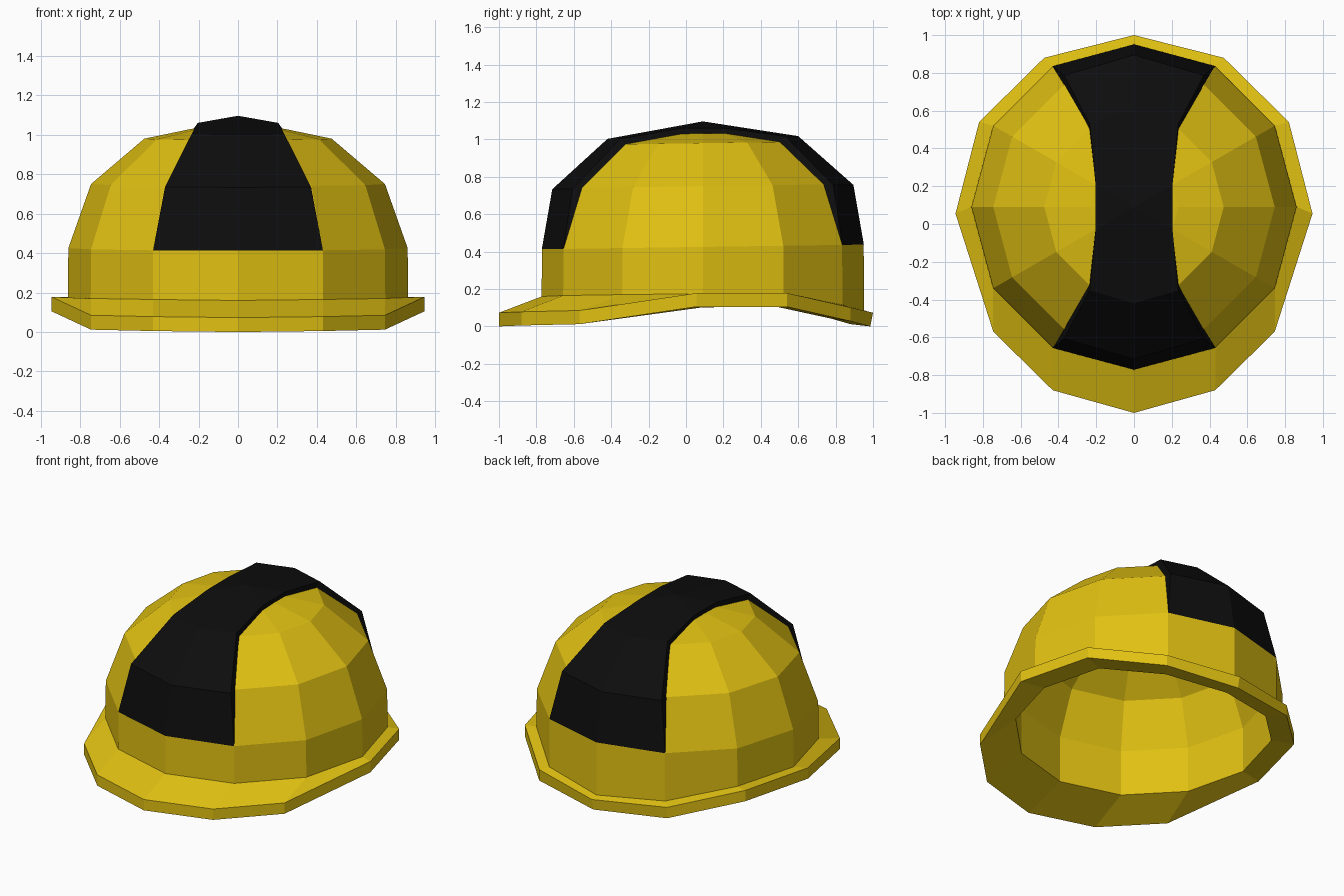
import bpy, bmesh, math

if "Cube" in bpy.data.objects:
    bpy.data.objects.remove(bpy.data.objects["Cube"])

CY = 0.09                     # dome axis in y
N = 12                        # sides
TILT = 0.0145                 # dome leans slightly forward


def material(name, rgb):
    m = bpy.data.materials.new(name)
    m.diffuse_color = (*rgb, 1)
    m.use_nodes = True
    m.node_tree.nodes["Principled BSDF"].inputs["Base Color"].default_value = m.diffuse_color
    return m


YELLOW = material("yellow", (0.75, 0.53, 0.006))
BLACK = material("black", (0.004, 0.004, 0.004))


def spoke(k, r, z, tilt=TILT):
    """Point on spoke k (0 = front, 6 = back, 3 = right)."""
    a = math.radians(30 * k)
    y = CY - r * math.cos(a)
    return (r * math.sin(a), y, z + tilt * (y - CY))


def finish(bm, name, mat):
    bmesh.ops.remove_doubles(bm, verts=bm.verts, dist=1e-5)
    bmesh.ops.recalc_face_normals(bm, faces=bm.faces)
    me = bpy.data.meshes.new(name)
    bm.to_mesh(me)
    bm.free()
    me.materials.append(mat)
    ob = bpy.data.objects.new(name, me)
    bpy.context.collection.objects.link(ob)
    return ob


# Helmet shell with brim: half outline of the brim (x, y, bottom z, z where dome meets brim)
HALF = [(0, -1.0, 0, .16), (.43, -.88, .005, .165), (.745, -.57, .012, .17),
        (.945, .055, .105, .175), (.82, .54, .105, .178), (.475, .88, .028, .115),
        (0, 1.0, 0, .085)]
DOME = [(.86, .425), (.745, .75), (.475, .98), (.235, 1.03)]
INNER = [(.79, .41), (.68, .70), (.42, .91), (.2, .96)]
APEX, INNER_APEX, BRIM_H = 1.05, .97, .073


def brim(k):
    s = 1 if k <= 6 else -1
    x, y, zb, zd = HALF[k if k <= 6 else N - k]
    return s * x, y, zb, zd


bm = bmesh.new()
rings = []
for k in range(N):
    x, y, zb, zd = brim(k)
    pts = [spoke(k, r, z) for r, z in reversed(INNER)]
    pts.append(spoke(k, .79, zd - BRIM_H, 0))             # inner rim
    pts.append((x, y - (.015 if y > .95 else 0), zb))      # brim underside edge
    pts.append((x, y, zb + BRIM_H))                        # brim top edge
    pts.append(spoke(k, .862, zd, 0))                      # dome foot
    pts += [spoke(k, r, z) for r, z in DOME]
    rings.append([bm.verts.new(p) for p in pts])
top = bm.verts.new((0, CY, APEX))
inner_top = bm.verts.new((0, CY, INNER_APEX))
for k in range(N):
    a, b = rings[k], rings[(k + 1) % N]
    for i in range(len(a) - 1):
        bm.faces.new((a[i], b[i], b[i + 1], a[i + 1]))
    bm.faces.new((a[-1], b[-1], top))
    bm.faces.new((a[0], b[0], inner_top))
finish(bm, "helmet_shell", YELLOW)

# Raised centre stripe: rows (left foot, left edge, middle, right edge, right foot)
RAISED = [(.861, .425), (.805, .745), (.51, 1.01)]


def row(back, i):
    (r, z), (rd, zd) = RAISED[i], DOME[i]
    m = 6 if back else 0
    side = 5 if back else 1
    foot = spoke(side, rd - .005, zd - .005)
    edge = spoke(side, r, z)
    edge = (foot[0] if i else edge[0], edge[1], edge[2])   # side walls stay upright
    mid = spoke(m, r, z)
    def flip(p):
        return (-p[0], p[1], p[2])
    return [flip(foot), flip(edge), mid, edge, foot]


def crown_row(side):
    f = spoke(side, .235, 1.02)
    e = (f[0], f[1], 1.06)
    return [(-f[0], f[1], f[2]), (-e[0], e[1], e[2]), (0, CY, 1.096), e, f]


rows = [row(False, i) for i in range(3)] + [crown_row(2), crown_row(4)]
rows += [row(True, i) for i in (2, 1, 0)]
bm = bmesh.new()
grid = [[bm.verts.new(p) for p in r] for r in rows]
for i, (a, b) in enumerate(zip(grid, grid[1:])):
    for j in range(4):
        if i == 3 and j in (1, 2):                         # crown: triangles to the peak
            bm.faces.new((a[1], b[1], a[2]) if j == 1 else (a[3], a[2], b[3]))
        else:
            bm.faces.new((a[j], a[j + 1], b[j + 1], b[j]))
finish(bm, "centre_stripe", BLACK)
